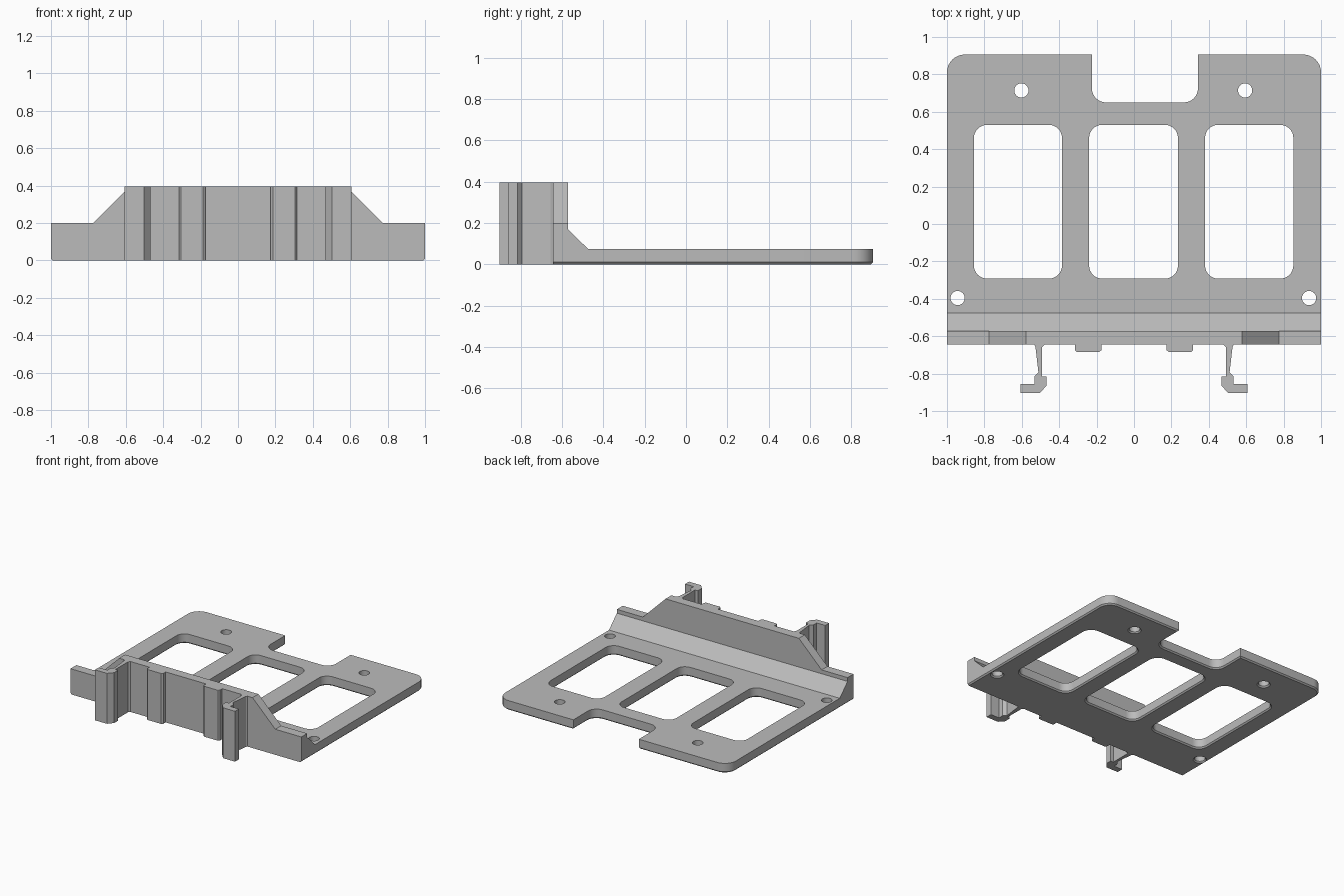
import bpy, bmesh, math
from mathutils import Vector

if "Cube" in bpy.data.objects:
    bpy.data.objects.remove(bpy.data.objects["Cube"], do_unlink=True)

GREY = (0.5, 0.5, 0.5, 1)
grey = bpy.data.materials.new("plain grey")
grey.use_nodes = True
grey.diffuse_color = GREY
grey.node_tree.nodes["Principled BSDF"].inputs["Base Color"].default_value = GREY

THICK, TOP, SHOULDER = 0.075, 0.395, 0.2
FRONT, WALL_BACK, REAR = -0.645, -0.572, 0.906
CHAMFER = 0.01


def rounded(corners, segments=8):
    """Outline from (x, y, radius) corners, rounding the square ones."""
    out = []
    for i, (x, y, r) in enumerate(corners):
        p = Vector((x, y))
        if r == 0:
            out.append(p)
            continue
        d1 = (Vector(corners[i - 1][:2]) - p).normalized()
        d2 = (Vector(corners[(i + 1) % len(corners)][:2]) - p).normalized()
        for k in range(segments + 1):
            t = math.pi / 2 * k / segments
            out.append(p + r * (d1 + d2 - d2 * math.cos(t) - d1 * math.sin(t)))
    return out


def circle(x, y, r, n=32):
    # clockwise, so that the material lies on its left
    return [Vector((x + r * math.cos(a), y - r * math.sin(a)))
            for a in (2 * math.pi * k / n for k in range(n))]


def inset(loop, d):
    """Move a loop to its left by d, keeping the front edge in place."""
    out = []
    for i, p in enumerate(loop):
        a = (p - loop[i - 1]).normalized()
        b = (loop[(i + 1) % len(loop)] - p).normalized()
        n1, n2 = Vector((-a.y, a.x)), Vector((-b.y, b.x))
        q = p + (n1 + n2) * d / (1 + n1.dot(n2))
        if p.y < FRONT + 0.001:
            q.y = p.y
        out.append(q)
    return out


def solid(name, loops, levels, place=lambda p, h: (p[0], p[1], h)):
    """Closed solid through (height, inset) levels; extra loops are holes."""
    bm = bmesh.new()
    caps = [[], []]
    for loop in loops:
        loop = [Vector(p) for p in loop]
        n = len(loop)
        rings = [[bm.verts.new(place(p, h)) for p in (inset(loop, d) if d else loop)]
                 for h, d in levels]
        for low, high in zip(rings, rings[1:]):
            for i in range(n):
                j = (i + 1) % n
                bm.faces.new((low[i], low[j], high[j], high[i]))
        for cap, ring in zip(caps, (rings[0], rings[-1])):
            cap += [bm.edges.get((ring[i - 1], ring[i])) for i in range(n)]
    for cap in caps:
        bmesh.ops.triangle_fill(bm, edges=cap, use_beauty=True)
    bmesh.ops.recalc_face_normals(bm, faces=bm.faces)
    mesh = bpy.data.meshes.new(name)
    bm.to_mesh(mesh)
    bm.free()
    mesh.materials.append(grey)
    obj = bpy.data.objects.new(name, mesh)
    bpy.context.collection.objects.link(obj)
    bpy.ops.object.select_all(action='DESELECT')
    obj.select_set(True)
    bpy.context.view_layer.objects.active = obj
    bpy.ops.object.shade_smooth_by_angle(angle=math.radians(30))
    return obj


# Base plate with rear notch, three windows and four screw holes
outline = rounded([(-1, FRONT, 0), (1, FRONT, 0), (1, REAR, 0.095),
                   (0.342, REAR, 0), (0.342, 0.65, 0.075),
                   (-0.225, 0.65, 0.075), (-0.225, REAR, 0), (-1, REAR, 0.095)])
windows = [rounded([(a, -0.292, 0.07), (a, 0.53, 0.07), (b, 0.53, 0.07), (b, -0.292, 0.07)])
           for a, b in ((-0.856, -0.385), (-0.24, 0.235), (0.38, 0.852))]
holes = [circle(x, y, 0.038) for x, y in
         ((-0.602, 0.714), (0.594, 0.714), (-0.943, -0.396), (0.936, -0.396))]
solid("base_plate", [outline] + windows + holes,
      [(0, CHAMFER), (CHAMFER, 0), (THICK, 0)])

# Upright front wall with sloped shoulders
right_half = [(1, THICK), (1, SHOULDER), (0.775, SHOULDER), (0.578, TOP)]
left_half = [(-x, z) for x, z in reversed(right_half)]
solid("front_wall", [right_half + left_half], [(FRONT, 0), (WALL_BACK, 0)],
      lambda p, h: (p[0], h, p[1]))

# Sloped brace joining wall and plate
solid("wall_brace", [[(WALL_BACK, THICK), (-0.475, THICK), (WALL_BACK, 0.17)]],
      [(-1, 0), (1, 0)], lambda p, h: (h, p[0], p[1]))

# Paired locating tabs and hooked clips on the front of the wall
tab = [(-0.315, FRONT), (-0.315, -0.675), (-0.305, -0.685),
       (-0.187, -0.685), (-0.175, -0.675), (-0.175, FRONT)]
clip = [(-0.535, FRONT), (-0.527, -0.655), (-0.511, -0.794), (-0.533, -0.815),
        (-0.533, -0.856), (-0.607, -0.856), (-0.607, -0.904), (-0.503, -0.904),
        (-0.468, -0.864), (-0.468, -0.815), (-0.492, -0.815), (-0.492, -0.66),
        (-0.478, FRONT)]
for side, s in (("right", 1), ("left", -1)):
    for part, shape in (("locating_tab", tab), ("hook_clip", clip)):
        solid(f"{side}_{part}", [[(s * x, y) for x, y in shape]], [(0, 0), (TOP, 0)])
